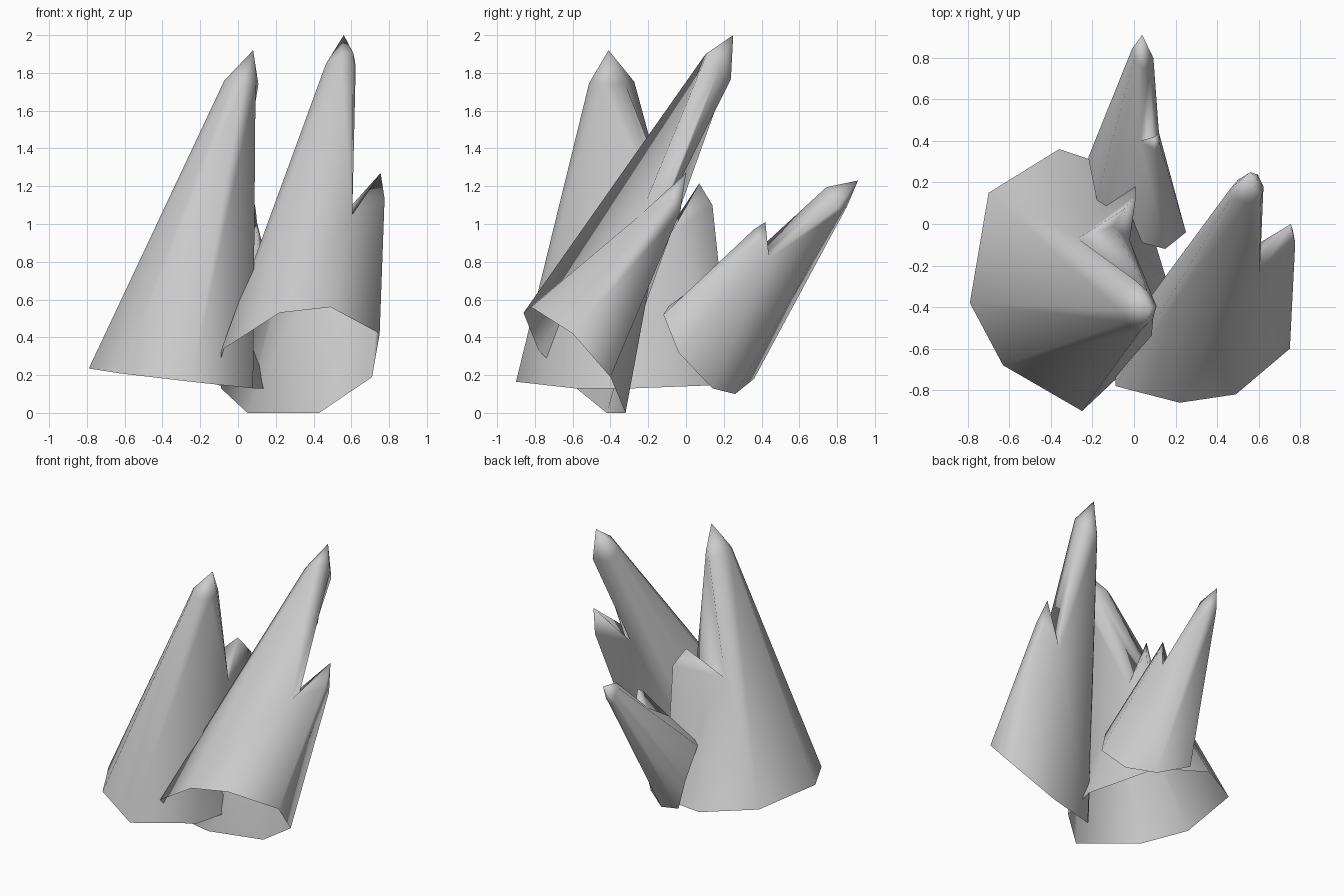
import bpy
import bmesh
from mathutils import Vector

cube = bpy.data.objects.get("Cube")
if cube:
    bpy.data.objects.remove(cube, do_unlink=True)

# One plain stone colour for every crystal
stone = bpy.data.materials.new("grey_stone")
stone.use_nodes = True
GREY = (0.6, 0.6, 0.6, 1.0)
stone.diffuse_color = GREY
stone.node_tree.nodes["Principled BSDF"].inputs["Base Color"].default_value = GREY


def mean(points):
    return sum(points, Vector()) / len(points)


def shoulder_loop(bm, points, centre, shoulder, taper):
    return [bm.verts.new(Vector(shoulder) + taper * (p - centre)) for p in points]


def fill(bm, foot, high, first, last, tip):
    """Sides from foot to shoulder, with end faces at the valleys, and cap."""
    bm.faces.new((foot[0], foot[1], first))
    bm.faces.new((foot[-2], foot[-1], last))
    middle = high[1:-1]
    for i in range(len(middle) - 1):
        bm.faces.new((foot[i + 1], foot[i + 2], middle[i + 1], middle[i]))
    for valley, end, f, m in ((first, high[0], foot[1], middle[0]),
                              (last, high[-1], foot[-2], middle[-1])):
        if end is valley:
            bm.faces.new((valley, f, m))
        else:
            bm.faces.new((valley, f, m, end))
    for a, b in zip(high, high[1:]):
        bm.faces.new((a, b, tip))


def cluster(name, ring, split, saddle, main, side):
    """Open-footed shell dividing at a saddle into a main and a side crystal.
    Ring points up to the split carry the main crystal; the rest, plus
    both shared ends, carry the side crystal."""
    bm = bmesh.new()
    foot = [bm.verts.new(p) for p in ring]
    first, dip, last = [bm.verts.new(p) for p in saddle]
    points = [v.co for v in foot]
    centre = mean(points[:split])
    side_centre = mean(points[split:])

    # Main crystal with a rounded wall above the saddle
    *main_shape, main_tip = main
    tip = bm.verts.new(main_tip)
    chord = mean([points[0], points[split - 1]])
    bulge = chord.lerp(side_centre, 0.3)
    *high, wall = shoulder_loop(bm, points[:split] + [bulge], centre, *main_shape)
    fill(bm, foot[:split], high, first, last, tip)
    for a, b, valley in ((high[-1], wall, last), (wall, high[0], first)):
        bm.faces.new((a, b, tip))
        inner = a if b is wall else b
        bm.faces.new((valley, inner, wall, dip))

    # Side crystal with straight ridges from the valleys to the tip
    *side_shape, side_tip = side
    tip = bm.verts.new(side_tip)
    high = shoulder_loop(bm, points[split:], side_centre, *side_shape)
    fill(bm, foot[split - 1:] + foot[:1], [last] + high + [first], last, first, tip)
    bm.faces.new((first, dip, tip))
    bm.faces.new((dip, last, tip))

    bmesh.ops.recalc_face_normals(bm, faces=bm.faces)
    for f in bm.faces:
        f.smooth = True
    mesh = bpy.data.meshes.new(name)
    bm.to_mesh(mesh)
    bm.free()
    mesh.materials.append(stone)
    bpy.context.collection.objects.link(bpy.data.objects.new(name, mesh))


# Tall wide cluster on the right side
cluster("right_crystals",
        [(-.36, .36, .2), (-.7, .15, .23), (-.79, -.38, .235), (-.63, -.68, .21),
         (-.25, -.9, .165), (.08, -.59, .13), (.16, -.28, .13), (0, .24, .15)], 7,
        [(-.27, -.07, 1), (-.1, -.01, .94), (-.02, -.08, .95)],
        ((.01, -.405, 1.75), .19, (.08, -.41, 1.92)),
        ((.01, .14, 1.1), .2, (-.05, .07, 1.215)))

# Tallest cluster, leaning back, on the left side
cluster("left_crystals",
        [(.43, -.32, 0), (.05, -.42, 0), (-.09, -.58, .13), (-.09, -.78, .33),
         (.22, -.86, .53), (.49, -.82, .56), (.75, -.6, .42), (.71, -.4, .19)], 6,
        [(.54, -.13, 1.03), (.6, -.16, 1.01), (.605, -.24, 1.05)],
        ((.53, .16, 1.83), .25, (.56, .25, 2)),
        ((.77, -.06, 1.1), .3, (.755, 0, 1.27)))

# Small cluster, leaning steeply to the back
cluster("back_crystals",
        [(.19, .14, .13), (.02, .26, .1), (-.19, .36, .18), (-.22, .32, .38),
         (-.18, .12, .55), (0, -.08, .58), (.15, -.12, .52), (.25, -.04, .32)], 6,
        [(.12, .44, .82), (.09, .4, .83), (.03, .4, .88)],
        ((.03, .81, 1.13), .25, (.04, .91, 1.23)),
        ((.11, .37, .94), .3, (.1, .42, 1.01)))
